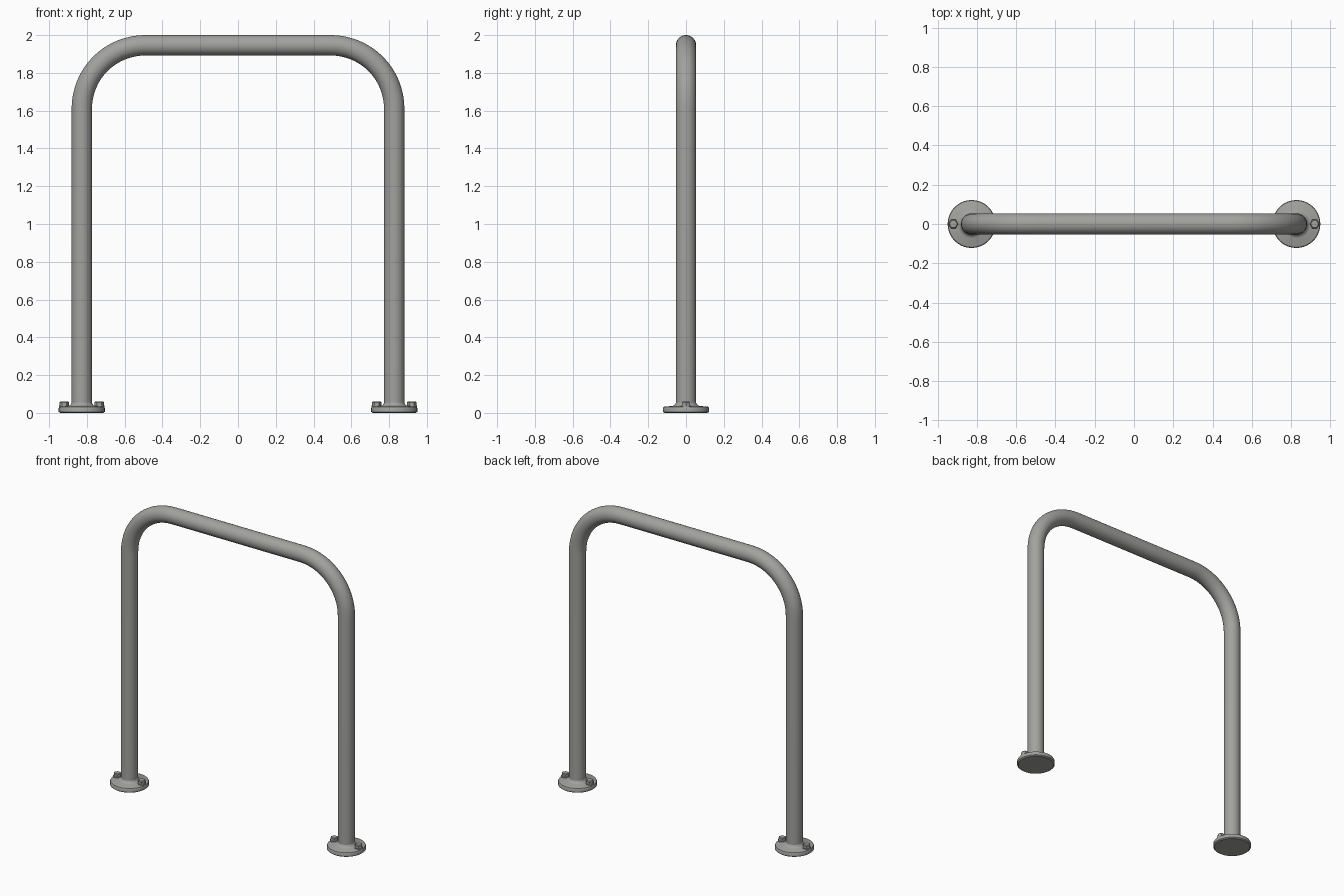
import bpy, bmesh, math
from mathutils import Vector

if "Cube" in bpy.data.objects:
    bpy.data.objects.remove(bpy.data.objects["Cube"])

LEG_X, TUBE_R, BEND_R, TOP_Z = 0.827, 0.054, 0.335, 1.946

steel = bpy.data.materials.new("grey steel")
steel.diffuse_color = (0.36, 0.36, 0.345, 1)
steel.use_nodes = True
steel.node_tree.nodes["Principled BSDF"].inputs["Base Color"].default_value = steel.diffuse_color


def finish(name, bm, angle=35):
    bmesh.ops.recalc_face_normals(bm, faces=bm.faces)
    mesh = bpy.data.meshes.new(name)
    bm.to_mesh(mesh)
    bm.free()
    mesh.materials.append(steel)
    ob = bpy.data.objects.new(name, mesh)
    bpy.context.collection.objects.link(ob)
    bpy.ops.object.select_all(action='DESELECT')
    ob.select_set(True)
    bpy.context.view_layer.objects.active = ob
    bpy.ops.object.shade_smooth_by_angle(angle=math.radians(angle))
    return ob


def skin(name, rings):
    """Join rings of points into a closed tube with capped ends."""
    bm = bmesh.new()
    loops = [[bm.verts.new(p) for p in ring] for ring in rings]
    n = len(loops[0])
    for a, b in zip(loops, loops[1:]):
        for i in range(n):
            j = (i + 1) % n
            bm.faces.new((a[i], a[j], b[j], b[i]))
    bm.faces.new(loops[0])
    bm.faces.new(loops[-1])
    return finish(name, bm)


def circle(r, n):
    return [(r * math.cos(2 * math.pi * i / n), r * math.sin(2 * math.pi * i / n))
            for i in range(n)]


def lathe(name, profile, x, sides):
    return skin(name, [[(x + u, v, z) for u, v in circle(r, sides)] for r, z in profile])


# Bent tube: path points with the outward direction of each cross-section
path = [(Vector((LEG_X, 0, 0.02)), Vector((1, 0, 0)))]
centre = Vector((LEG_X - BEND_R, 0, TOP_Z - BEND_R))
for k in range(17):
    a = math.radians(90 * k / 16)
    out = Vector((math.cos(a), 0, math.sin(a)))
    path.append((centre + BEND_R * out, out))
flip = lambda v: Vector((-v.x, v.y, v.z))
path += [(flip(p), flip(o)) for p, o in reversed(path)]
skin("bent_tube", [[p + o * u + Vector((0, v, 0)) for u, v in circle(TUBE_R, 32)]
                   for p, o in path])

# Round base flanges with a weld fillet, each held by two bolts
flange = [(0.114, 0), (0.122, 0.006), (0.122, 0.025), (0.119, 0.031), (0.112, 0.034),
          (0.072, 0.036), (0.063, 0.040), (0.057, 0.047), (0.053, 0.056)]
washer = [(0.027, 0.03), (0.027, 0.039)]
head = [(0.025, 0.035), (0.025, 0.056), (0.020, 0.061)]
for side, s in (("left", -1), ("right", 1)):
    lathe(side + "_flange", flange, s * LEG_X, 40)
    for where, d in (("outer", 0.093), ("inner", -0.093)):
        x = s * (LEG_X + d)
        lathe(f"{side}_{where}_washer", washer, x, 20)
        lathe(f"{side}_{where}_bolt", head, x, 6)
